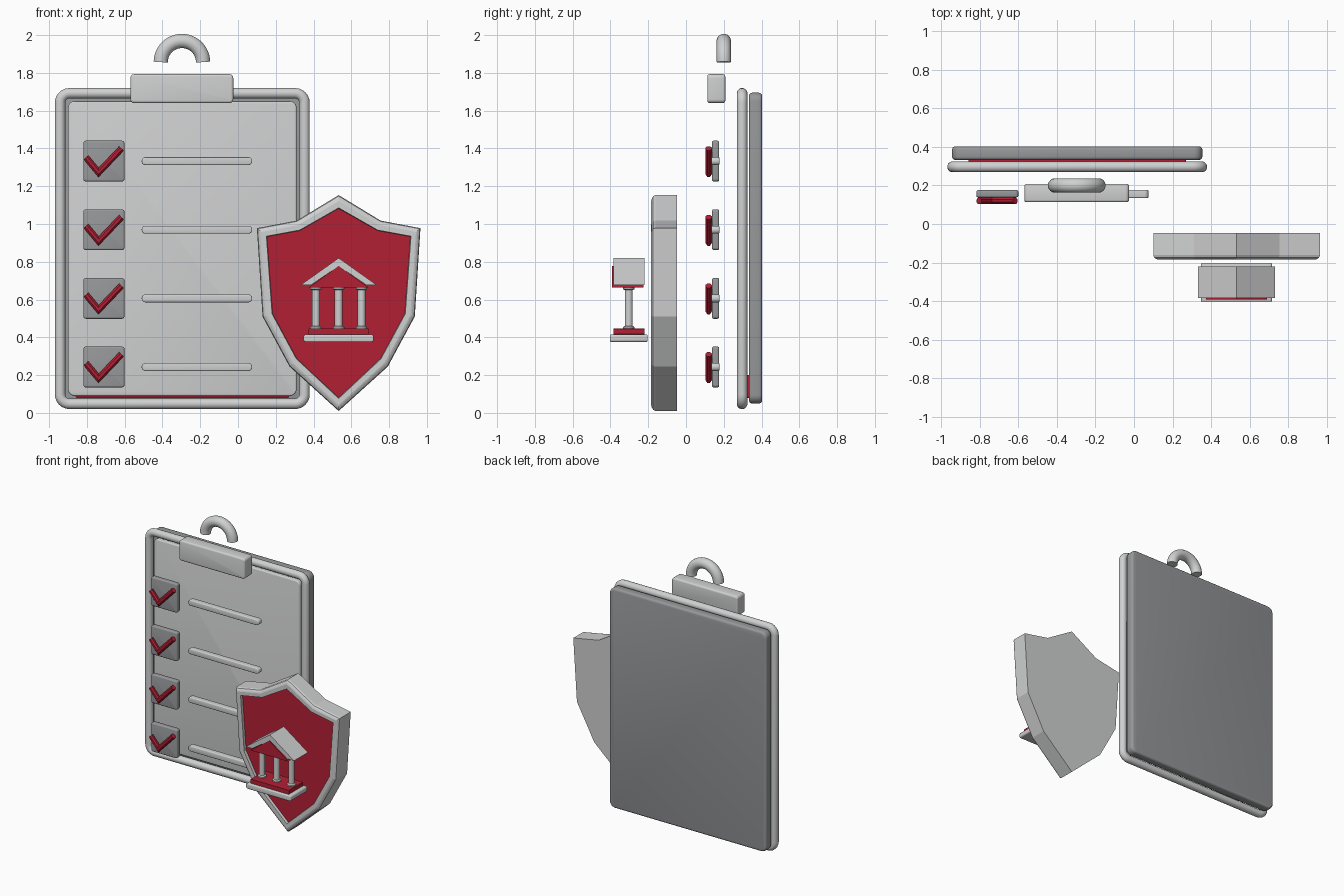
import bpy, bmesh, math
from mathutils import Vector

if "Cube" in bpy.data.objects:
    bpy.data.objects.remove(bpy.data.objects["Cube"])


def material(name, rgb):
    m = bpy.data.materials.new(name)
    m.diffuse_color = (*rgb, 1)
    m.use_nodes = True
    m.node_tree.nodes["Principled BSDF"].inputs["Base Color"].default_value = m.diffuse_color
    return m


LIGHT = material("light grey", (0.63, 0.635, 0.64))
GREY = material("mid grey", (0.31, 0.315, 0.325))
RED = material("red", (0.45, 0.014, 0.034))


def finish(name, bm, *mats, smooth=True):
    bmesh.ops.recalc_face_normals(bm, faces=bm.faces)
    me = bpy.data.meshes.new(name)
    bm.to_mesh(me)
    bm.free()
    ob = bpy.data.objects.new(name, me)
    bpy.context.collection.objects.link(ob)
    for m in mats:
        me.materials.append(m)
    if smooth:
        bpy.ops.object.select_all(action='DESELECT')
        ob.select_set(True)
        bpy.context.view_layer.objects.active = ob
        bpy.ops.object.shade_smooth_by_angle(angle=math.radians(35))
    return ob


def rounded_rect(x0, x1, z0, z1, r, n=6):
    """Outline with rounded corners in the xz plane."""
    pts = []
    for cx, cz, a in ((x1 - r, z1 - r, 0), (x0 + r, z1 - r, 90), (x0 + r, z0 + r, 180), (x1 - r, z0 + r, 270)):
        for i in range(n + 1):
            t = math.radians(a + 90 * i / n)
            pts.append((cx + r * math.cos(t), cz + r * math.sin(t)))
    return pts


def loft(bm, rings, close=True):
    """Bridge rings of 3D points, optionally capping both ends."""
    loops = [[bm.verts.new(p) for p in ring] for ring in rings]
    n = len(loops[0])
    for a, b in zip(loops, loops[1:]):
        for i in range(n):
            bm.faces.new((a[i], a[(i + 1) % n], b[(i + 1) % n], b[i]))
    if close:
        bm.faces.new(loops[0])
        return bm.faces.new(loops[-1])


def slab(name, x, z, y, r, mat, bevel=0.0):
    """Rounded plate with softened front and back rims."""
    rings = []
    steps = [(bevel * (1 - math.sin(t)), bevel * (1 - math.cos(t)))
             for t in (0, math.pi / 6, math.pi / 3, math.pi / 2)] if bevel else [(0, 0)]
    levels = [(y[0] + d, i) for i, d in steps][::1]
    levels = [(y[0] + dy, ins) for ins, dy in [(s[0], s[1]) for s in steps]]
    levels += [(y[1] - dy, ins) for dy, ins in [(l[0] - y[0], l[1]) for l in reversed(levels)]]
    for yy, ins in levels:
        rings.append([(a, yy, b) for a, b in
                      rounded_rect(x[0] + ins, x[1] - ins, z[0] + ins, z[1] - ins, max(r - ins, 0.002))])
    bm = bmesh.new()
    loft(bm, rings)
    return finish(name, bm, mat)


def prism(name, pts, y0, y1, mat):
    bm = bmesh.new()
    loft(bm, [[(x, y, z) for x, z in pts] for y in (y0, y1)])
    return finish(name, bm, mat, smooth=False)


def tube(name, path, r, mat, closed=False, sides=16):
    """Round bar swept along a path lying in the xz plane, with mitred corners."""
    P = [Vector(p) for p in path]
    n = len(P)
    rings = []
    for i, p in enumerate(P):
        a = (p - P[i - 1]).normalized() if closed or i else (P[1] - p).normalized()
        b = (P[(i + 1) % n] - p).normalized() if closed or i < n - 1 else a
        t = (a + b).normalized()
        side = Vector((-t.z, 0, t.x)) / max(t.dot(a), 0.3)
        rings.append([p + r * (math.cos(k) * side + math.sin(k) * Vector((0, 1, 0)))
                      for k in (2 * math.pi * (j + 0.5) / sides for j in range(sides))])
    bm = bmesh.new()
    if closed:
        rings.append(rings[0])
    loft(bm, rings, close=not closed)
    if closed:
        bmesh.ops.remove_doubles(bm, verts=bm.verts, dist=1e-5)
    return finish(name, bm, mat)


# Clipboard: backing, tubular frame, paper and the red sheet below it
slab("backing_board", (-0.945, 0.355), (0.05, 1.695), (0.333, 0.403), 0.045, GREY, 0.016)
tube("board_frame", [(x, 0.297, z) for x, z in rounded_rect(-0.942, 0.352, 0.048, 1.692, 0.05)],
     0.028, LIGHT, closed=True)
slab("paper", (-0.9, 0.31), (0.09, 1.65), (0.285, 0.32), 0.035, LIGHT, 0.008)
slab("red_sheet", (-0.86, 0.27), (0.078, 0.2), (0.312, 0.335), 0.01, RED)

# Clip and its half-ring handle
slab("clip", (-0.57, -0.025), (1.64, 1.793), (0.113, 0.208), 0.02, LIGHT, 0.012)
arc = [math.pi * i / 24 for i in range(25)]
tube("clip_handle", [(-0.297 + 0.112 * math.cos(t), 0.2, 1.857 + 0.112 * math.sin(t)) for t in arc],
     0.038, LIGHT, sides=20)

# Checklist rows
for i in range(4):
    z = 0.243 + i * 0.3633
    slab(f"checkbox_{i}", (-0.819, -0.601), (z - 0.108, z + 0.108), (0.138, 0.176), 0.014, GREY, 0.009)
    tube(f"check_mark_{i}", [(-0.805, 0.12, z + 0.02), (-0.738, 0.12, z - 0.06), (-0.617, 0.12, z + 0.067)],
         0.018, RED, sides=8)
    slab(f"text_line_{i}", (-0.51, 0.075), (z - 0.021, z + 0.021), (0.135, 0.177), 0.02, LIGHT, 0.006)

# Shield: body, bevelled rim and recessed red face
CX = 0.533


def mirrored(half):
    """Mirror a half outline running from top centre to bottom centre."""
    return [(CX + x, z) for x, z in half] + [(CX - x, z) for x, z in reversed(half[1:-1])]


outer = mirrored([(0, 1.153), (0.222, 1.018), (0.433, 0.978), (0.403, 0.51), (0.26, 0.245), (0, 0.01)])
inner = mirrored([(0, 1.082), (0.206, 0.965), (0.38, 0.933), (0.35, 0.525), (0.222, 0.288), (0, 0.08)])
bm = bmesh.new()
profile = [(0, -0.047), (0, -0.162), (0.08, -0.174), (0.3, -0.182), (0.45, -0.185), (0.95, -0.185), (1, -0.165)]
face = loft(bm, [[(a + (c - a) * f, y, b + (d - b) * f) for (a, b), (c, d) in zip(outer, inner)]
                 for f, y in profile])
face.material_index = 1
finish("shield", bm, LIGHT, RED, smooth=False)

# Bank building: base, step, columns with collars, roof and pediment
slab("bank_base", (0.347, 0.718), (0.375, 0.415), (-0.403, -0.203), 0.012, LIGHT, 0.006)
slab("bank_step", (0.373, 0.692), (0.415, 0.446), (-0.385, -0.22), 0.004, RED)
for k, x in enumerate((CX - 0.121, CX, CX + 0.121)):
    bm = bmesh.new()
    prof = [(0.03, 0.445), (0.03, 0.455), (0.021, 0.461), (0.021, 0.65), (0.03, 0.655), (0.03, 0.668)]
    loft(bm, [[(x + r * math.cos(math.tau * j / 20), -0.303 + r * math.sin(math.tau * j / 20), z)
               for j in range(20)] for r, z in prof])
    finish(f"bank_column_{k}", bm, LIGHT)
prism("bank_roof", [(CX + x, z) for x, z in ((0, 0.82), (0.2, 0.678), (0.145, 0.678), (0, 0.777),
                                              (-0.145, 0.678), (-0.2, 0.678))], -0.385, -0.22, LIGHT)
prism("bank_pediment", [(CX, 0.778), (CX + 0.158, 0.664), (CX - 0.158, 0.664)], -0.391, -0.226, RED)
